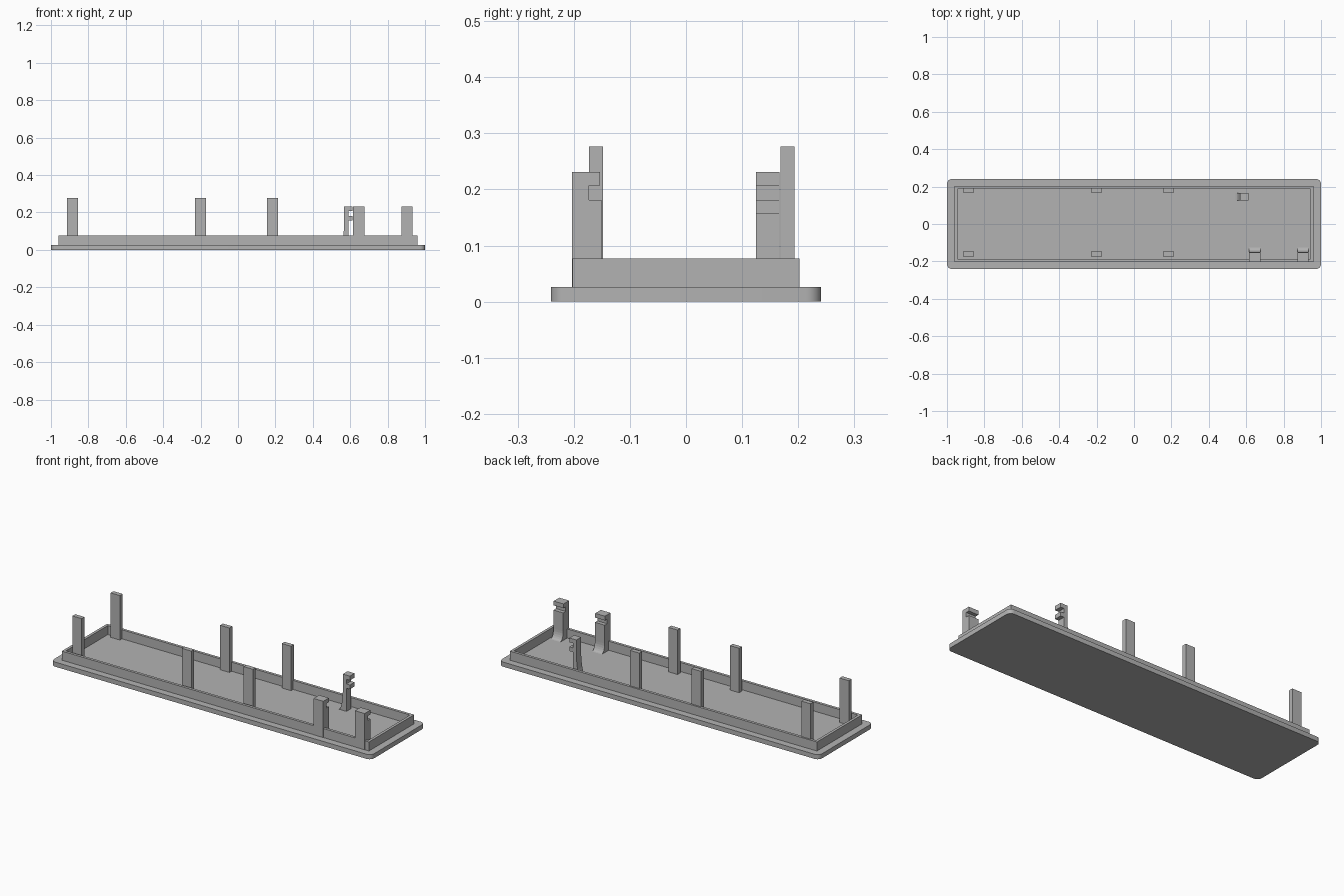
import bpy, bmesh, math
from mathutils import Vector, Matrix

cube = bpy.data.objects.get("Cube")
if cube:
    bpy.data.objects.remove(cube, do_unlink=True)

grey = bpy.data.materials.new("plain grey")
grey.use_nodes = True
grey.diffuse_color = (0.45, 0.45, 0.45, 1)
grey.node_tree.nodes["Principled BSDF"].inputs["Base Color"].default_value = grey.diffuse_color

PLATE_TOP, RIM_TOP = 0.026, 0.077
HOOK_TOP, PIN_TOP = 0.231, 0.277


def finish(bm, name):
    bmesh.ops.recalc_face_normals(bm, faces=bm.faces[:])
    mesh = bpy.data.meshes.new(name)
    bm.to_mesh(mesh)
    bm.free()
    mesh.materials.append(grey)
    obj = bpy.data.objects.new(name, mesh)
    bpy.context.collection.objects.link(obj)
    return obj


def box_mesh(x0, x1, y0, y1, z0, z1):
    bm = bmesh.new()
    size = Matrix.Diagonal((x1 - x0, y1 - y0, z1 - z0, 1))
    centre = Matrix.Translation(((x0 + x1) / 2, (y0 + y1) / 2, (z0 + z1) / 2))
    bmesh.ops.create_cube(bm, size=1, matrix=centre @ size)
    return bm


def extrude_profile(name, points, offset):
    """Solid made from a closed outline of 3D points."""
    bm = bmesh.new()
    face = bm.faces.new([bm.verts.new(p) for p in points])
    result = bmesh.ops.extrude_face_region(bm, geom=[face])
    moved = [v for v in result["geom"] if isinstance(v, bmesh.types.BMVert)]
    bmesh.ops.translate(bm, verts=moved, vec=Vector(offset))
    return finish(bm, name)


def flare(foot, stem, top, steps=6):
    """Concave curve from the foot on the floor up to the stem."""
    pts = []
    for i in range(steps + 1):
        a = math.pi / 2 * i / steps
        pts.append((foot + (stem - foot) * math.sin(a),
                    top - (top - PLATE_TOP) * math.cos(a)))
    return pts


# Base plate with rounded vertical corners
bm = box_mesh(-1, 1, -0.241, 0.241, 0, PLATE_TOP)
upright = [e for e in bm.edges if abs(e.verts[0].co.z - e.verts[1].co.z) > 0.01]
bmesh.ops.bevel(bm, geom=upright, offset=0.027, segments=6, profile=0.5, affect='EDGES')
plate = finish(bm, "base_plate")
bpy.context.view_layer.objects.active = plate
plate.select_set(True)
bpy.ops.object.shade_smooth_by_angle()

# Raised rim: inset the top and sink it to the plate
bm = box_mesh(-0.96, 0.96, -0.202, 0.202, PLATE_TOP, RIM_TOP)
top = max(bm.faces, key=lambda f: f.calc_center_median().z)
bottom = min(bm.faces, key=lambda f: f.calc_center_median().z)
bmesh.ops.delete(bm, geom=[bottom], context='FACES_ONLY')
bmesh.ops.inset_region(bm, faces=[top], thickness=0.022)
result = bmesh.ops.extrude_face_region(bm, geom=[top])
sunk = [v for v in result["geom"] if isinstance(v, bmesh.types.BMVert)]
floor = [f for f in result["geom"] if isinstance(f, bmesh.types.BMFace)]
bmesh.ops.translate(bm, verts=sunk, vec=(0, 0, PLATE_TOP - RIM_TOP))
if top.is_valid:
    floor.append(top)
bmesh.ops.delete(bm, geom=floor, context='FACES_ONLY')
finish(bm, "rim")

# Flat locating pins in two rows
for row, y in (("front", -0.173), ("back", 0.168)):
    for place, x in (("right", -0.885), ("middle", -0.2), ("left", 0.185)):
        bm = box_mesh(x - 0.029, x + 0.029, y, y + 0.025, PLATE_TOP, PIN_TOP)
        finish(bm, f"{row}_pin_{place}")

# Front clips: thick notched posts, flush with the rim, flared inward
clip = [(-0.203, PLATE_TOP)] + flare(-0.125, -0.151, RIM_TOP)
clip += [(-0.151, 0.181), (-0.173, 0.181), (-0.173, 0.207),
         (-0.153, 0.207), (-0.153, HOOK_TOP), (-0.203, HOOK_TOP)]
for place, x in (("inner", 0.614), ("outer", 0.873)):
    extrude_profile(f"front_clip_{place}", [(x, y, z) for y, z in clip], (0.061, 0, 0))

# Back clip: slim stem with two teeth facing the left side
clip = flare(0.543, 0.568, 0.157)
clip += [(0.568, HOOK_TOP), (0.612, HOOK_TOP), (0.612, 0.207), (0.59, 0.207),
         (0.59, 0.181), (0.612, 0.181), (0.612, 0.157), (0.59, 0.157), (0.59, PLATE_TOP)]
extrude_profile("back_clip", [(x, 0.125, z) for x, z in clip], (0, 0.042, 0))
